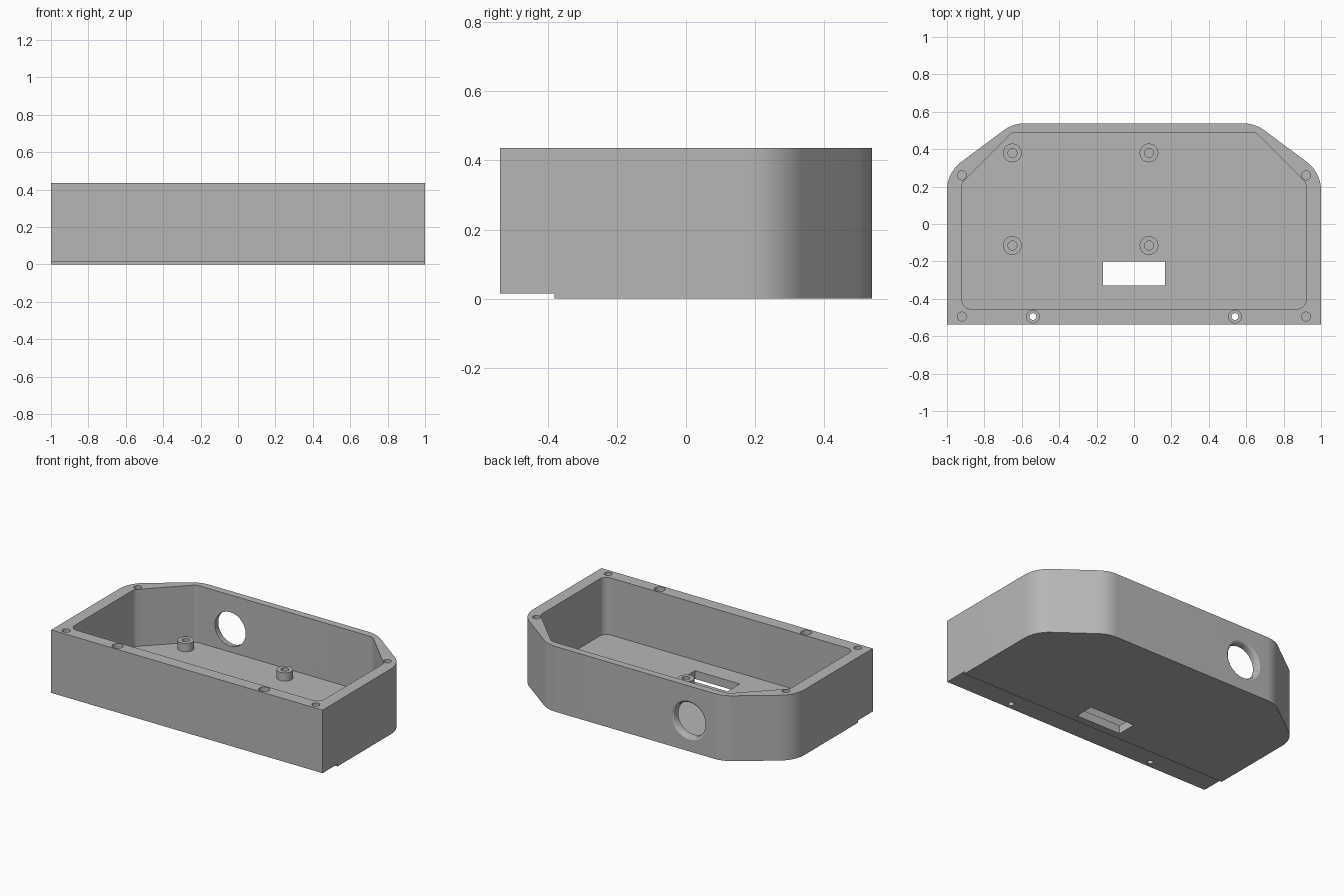
import bpy, bmesh, math
from mathutils import Vector, Matrix

if "Cube" in bpy.data.objects:
    bpy.data.objects.remove(bpy.data.objects["Cube"])

grey = bpy.data.materials.new("plain grey")
grey.use_nodes = True
COLOUR = (0.47, 0.47, 0.47, 1)
grey.diffuse_color = COLOUR
grey.node_tree.nodes["Principled BSDF"].inputs["Base Color"].default_value = COLOUR

HEIGHT, FLOOR, STEP = 0.435, 0.055, 0.015


def make_object(name, bm):
    bmesh.ops.recalc_face_normals(bm, faces=bm.faces)
    mesh = bpy.data.meshes.new(name)
    bm.to_mesh(mesh)
    bm.free()
    mesh.materials.append(grey)
    obj = bpy.data.objects.new(name, mesh)
    bpy.context.collection.objects.link(obj)
    return obj


def rounded(corners, steps=10):
    """Outline from (x, y, radius) corners, each rounded by an arc."""
    out = []
    for i, (x, y, r) in enumerate(corners):
        p = Vector((x, y))
        if r == 0:
            out.append(p)
            continue
        a = (Vector(corners[i - 1][:2]) - p).normalized()
        b = (Vector(corners[(i + 1) % len(corners)][:2]) - p).normalized()
        half = a.angle(b) / 2
        centre = p + (a + b).normalized() * r / math.sin(half)
        start = p + a * r / math.tan(half) - centre
        end = p + b * r / math.tan(half) - centre
        turn = math.pi - 2 * half
        for k in range(steps + 1):
            t = k / steps
            out.append(centre + (start * math.sin((1 - t) * turn)
                                 + end * math.sin(t * turn)) / math.sin(turn))
    return out


def prism(name, outline, z0, z1):
    bm = bmesh.new()
    face = bm.faces.new([bm.verts.new((p.x, p.y, z0)) for p in outline])
    top = bmesh.ops.extrude_face_region(bm, geom=[face])["geom"]
    bmesh.ops.translate(bm, vec=(0, 0, z1 - z0),
                        verts=[v for v in top if isinstance(v, bmesh.types.BMVert)])
    return make_object(name, bm)


def box(name, x0, x1, y0, y1, z0, z1):
    return prism(name, [Vector(p) for p in ((x0, y0), (x1, y0), (x1, y1), (x0, y1))], z0, z1)


def lathe(name, profile, location, closed=False, rotation=None, sides=40):
    """Spin (radius, z) points about z, then turn and place the result."""
    bm = bmesh.new()
    rings = []
    for r, z in profile:
        rings.append([bm.verts.new((r * math.cos(math.tau * k / sides),
                                    r * math.sin(math.tau * k / sides), z))
                      for k in range(sides)])
    pairs = list(zip(rings, rings[1:])) + ([(rings[-1], rings[0])] if closed else [])
    for low, high in pairs:
        for k in range(sides):
            n = (k + 1) % sides
            bm.faces.new((low[k], low[n], high[n], high[k]))
    if not closed:
        bm.faces.new(rings[0])
        bm.faces.new(rings[-1])
    bm.transform(Matrix.Translation(location) @ (rotation or Matrix.Identity(4)))
    return make_object(name, bm)


def smooth(obj):
    bpy.ops.object.select_all(action="DESELECT")
    obj.select_set(True)
    bpy.context.view_layer.objects.active = obj
    bpy.ops.object.shade_smooth_by_angle(angle=math.radians(30))


def cut(obj, cutter):
    cutter.hide_render = True
    mod = obj.modifiers.new("cut", "BOOLEAN")
    mod.operation, mod.solver, mod.object = "DIFFERENCE", "EXACT", cutter
    bpy.ops.object.select_all(action="DESELECT")
    obj.select_set(True)
    bpy.context.view_layer.objects.active = obj
    bpy.ops.object.modifier_apply(modifier=mod.name)
    bpy.data.objects.remove(cutter)


# Main tray: square front corners, rounded chamfers at the back
half = [(1, -0.538, 0), (1, 0.275, 0.19), (0.647, 0.538, 0.19)]
mirror = lambda pts: pts + [(-x, y, r) for x, y, r in reversed(pts)]
tray = prism("enclosure_tray", rounded(mirror(half)), 0, HEIGHT)

# Inner cavity
inner = [(0.92, -0.455, 0.05), (0.92, 0.22, 0.05), (0.65, 0.49, 0.05)]
cut(tray, prism("cavity", rounded(mirror(inner)), FLOOR, HEIGHT + 0.1))

# Shallow step under the front edge, and the slot in the floor
cut(tray, box("front_step", -1.1, 1.1, -0.7, -0.38, -0.1, STEP))
cut(tray, box("floor_slot", -0.165, 0.165, -0.33, -0.2, -0.1, 0.1))

# Round cable hole in the back wall, flared outside
cut(tray, lathe("cable_hole", [(0.113, -0.1), (0.113, 0.033), (0.117, 0.041),
                               (0.128, 0.048), (0.128, 0.1)],
                (-0.4, 0.49, 0.207), rotation=Matrix.Rotation(-math.pi / 2, 4, "X"), sides=56))

# Rim screw holes: blind at the corners, counterbored through the front wall
for side in (-1, 1):
    for y in (-0.495, 0.26):
        cut(tray, lathe("corner_hole", [(0.024, HEIGHT - 0.16), (0.024, HEIGHT + 0.1)],
                        (side * 0.92, y, 0), sides=32))
    cut(tray, lathe("through_hole", [(0.018, -0.1), (0.018, HEIGHT - 0.06),
                                     (0.034, HEIGHT - 0.06), (0.034, HEIGHT + 0.1)],
                    (side * 0.54, -0.495, 0), sides=32))
smooth(tray)

# Board standoffs with screw holes
for x in (-0.65, 0.08):
    for y in (-0.115, 0.38):
        smooth(lathe("standoff", [(0.024, -0.01), (0.05, -0.01), (0.05, 0.055), (0.024, 0.055)],
                     (x, y, FLOOR), closed=True))
